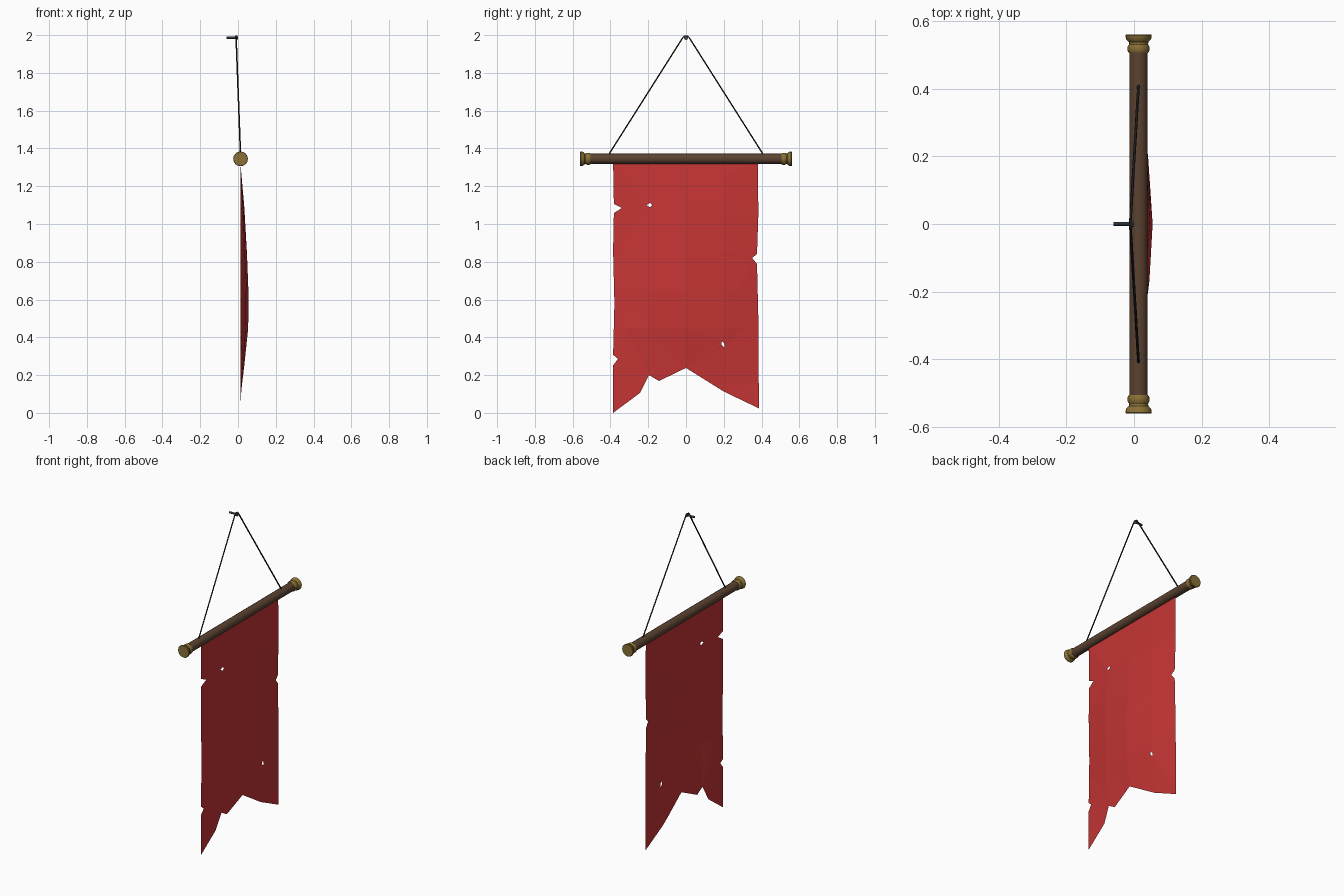
import bpy, bmesh, math
from mathutils import Vector, Matrix

if "Cube" in bpy.data.objects:
    bpy.data.objects.remove(bpy.data.objects["Cube"])

PX, PZ = 0.0135, 1.345   # pole axis


def material(name, rgb):
    m = bpy.data.materials.new(name)
    m.diffuse_color = (*rgb, 1)
    m.use_nodes = True
    m.node_tree.nodes["Principled BSDF"].inputs["Base Color"].default_value = m.diffuse_color
    return m


red = material("red_cloth", (0.56, 0.035, 0.035))
wood = material("dark_wood", (0.105, 0.055, 0.03))
brass = material("brass", (0.25, 0.16, 0.035))
iron = material("iron", (0.09, 0.1, 0.13))
cord = material("cord", (0.015, 0.014, 0.013))


def add_object(name, bm, mat, smooth=False):
    bmesh.ops.recalc_face_normals(bm, faces=bm.faces)
    me = bpy.data.meshes.new(name)
    bm.to_mesh(me)
    bm.free()
    ob = bpy.data.objects.new(name, me)
    bpy.context.collection.objects.link(ob)
    me.materials.append(mat)
    if smooth:
        bpy.ops.object.select_all(action='DESELECT')
        bpy.context.view_layer.objects.active = ob
        ob.select_set(True)
        bpy.ops.object.shade_smooth_by_angle(angle=math.radians(35))
    return ob


def lathe(name, profile, origin, axis, mat, n=16):
    """Capped turning of (distance along axis, radius) pairs."""
    bm = bmesh.new()
    rot = Vector((0, 0, 1)).rotation_difference(Vector(axis)).to_matrix().to_4x4()
    mtx = Matrix.Translation(origin) @ rot
    rings = [[bm.verts.new(mtx @ Vector((r * math.cos(math.tau * i / n),
                                         r * math.sin(math.tau * i / n), d)))
              for i in range(n)] for d, r in profile]
    for a, b in zip(rings, rings[1:]):
        for i in range(n):
            bm.faces.new((a[i], a[(i + 1) % n], b[(i + 1) % n], b[i]))
    bm.faces.new(rings[0])
    bm.faces.new(rings[-1])
    return add_object(name, bm, mat, True)


# Pole and turned end caps
lathe("pole", [(-0.52, 0.027), (0.52, 0.027)], (PX, 0, PZ), (0, 1, 0), wood)
cap = [(0.505, 0.028), (0.511, 0.032), (0.524, 0.032), (0.531, 0.028),
       (0.538, 0.029), (0.546, 0.037), (0.557, 0.039), (0.56, 0.037)]
for side, s in (("left", -1), ("right", 1)):
    lathe("end_cap_" + side, cap, (PX, 0, PZ), (0, s, 0), brass)

# Wall nail
lathe("nail", [(-0.06, 0.006), (-0.013, 0.006), (-0.011, 0.011), (-0.004, 0.011),
               (-0.001, 0.007)], (0, 0, 1.986), (1, 0, 0), iron, 10)

# Cord looped over the nail
cu = bpy.data.curves.new("hanging_cord", 'CURVE')
cu.dimensions = '3D'
cu.bevel_depth = 0.004
cu.bevel_resolution = 1
cu.use_fill_caps = True
half = [(PX, 0.412, 1.363), (-0.01, 0.018, 1.985), (-0.011, 0.008, 1.995)]
path = [(x, -y, z) for x, y, z in half] + half[::-1]
sp = cu.splines.new('POLY')
sp.points.add(len(path) - 1)
for p, co in zip(sp.points, path):
    p.co = (*co, 1)
cu.materials.append(cord)
bpy.context.collection.objects.link(bpy.data.objects.new("hanging_cord", cu))

# Torn banner: outline and holes as (y, z)
outline = [(-0.386, 1.33), (-0.382, 1.106), (-0.339, 1.085), (-0.382, 1.058),
           (-0.386, 0.86), (-0.379, 0.58), (-0.386, 0.307), (-0.36, 0.286),
           (-0.386, 0.252), (-0.386, 0.0), (-0.243, 0.106), (-0.196, 0.2),
           (-0.143, 0.169), (0, 0.238), (0.2, 0.113), (0.386, 0.024),
           (0.383, 0.5), (0.376, 0.788), (0.35, 0.82), (0.376, 0.842),
           (0.383, 1.05), (0.381, 1.33)]
holes = [[(-0.21, 1.1), (-0.19, 1.112), (-0.178, 1.1), (-0.19, 1.088)],
         [(0.19, 0.381), (0.203, 0.368), (0.203, 0.347), (0.187, 0.36)]]
belly = [(0, 0), (0.15, 0.25), (0.45, 0.98), (0.65, 1), (0.85, 0.82),
         (1.1, 0.48), (1.33, 0)]   # height, bulge amount


def bulge(z):
    for (z0, a), (z1, b) in zip(belly, belly[1:]):
        if z <= z1:
            return a + (b - a) * max(0, z - z0) / (z1 - z0)
    return 0


bm = bmesh.new()
for loop in [outline] + holes:
    vs = [bm.verts.new((0, y, z)) for y, z in loop]
    for a, b in zip(vs, vs[1:] + vs[:1]):
        bm.edges.new((a, b))
bmesh.ops.triangle_fill(bm, edges=bm.edges[:], use_beauty=True, normal=(1, 0, 0))
cuts = [((0, y, 0), (0, 1, 0)) for y in (-0.2, 0, 0.2)]
cuts += [((0, 0, z), (0, 0, 1)) for z, _ in belly[1:-1]]
for co, no in cuts:
    bmesh.ops.bisect_plane(bm, geom=bm.verts[:] + bm.edges[:] + bm.faces[:],
                           plane_co=co, plane_no=no, dist=1e-5)
for v in bm.verts:
    across = max(0, math.cos(math.pi / 2 * v.co.y / 0.387))
    v.co.x = 0.012 + 0.043 * across * bulge(v.co.z)
add_object("banner", bm, red)
